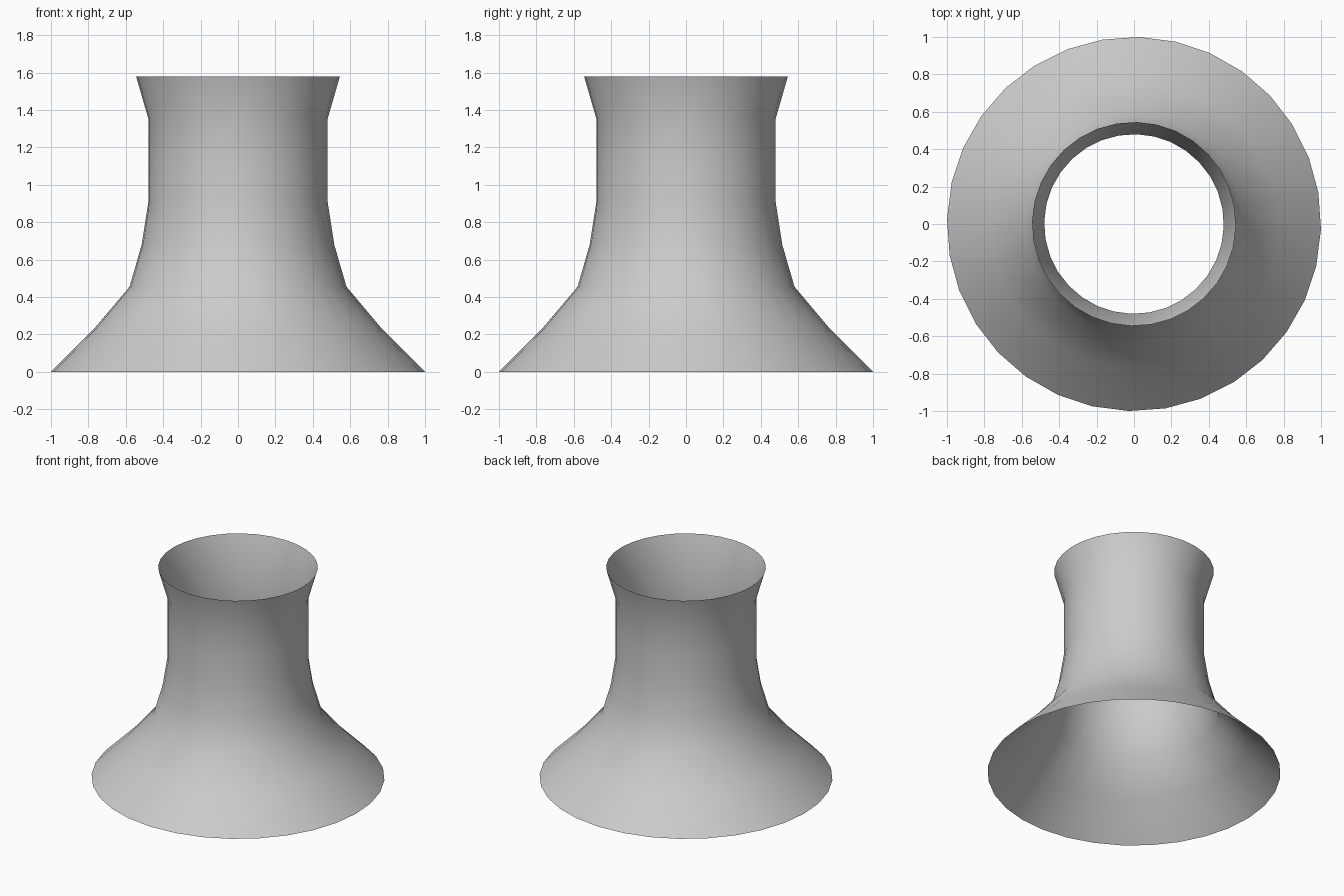
import bpy, bmesh, math

if "Cube" in bpy.data.objects:
    bpy.data.objects.remove(bpy.data.objects["Cube"])

SIDES = 32
TURN = math.radians(-1.6)
# flared foot, narrow neck, flared lip: (radius, height)
PROFILE = [(1.0, 0.0), (0.77, 0.23), (0.58, 0.455), (0.515, 0.68),
           (0.48, 0.905), (0.48, 1.13), (0.48, 1.355), (0.545, 1.58)]

# open, single-walled turned shell
bm = bmesh.new()
rings = []
for r, z in PROFILE:
    ring = []
    for i in range(SIDES):
        a = TURN + 2 * math.pi * i / SIDES
        ring.append(bm.verts.new((r * math.cos(a), r * math.sin(a), z)))
    rings.append(ring)
for low, high in zip(rings, rings[1:]):
    for i in range(SIDES):
        j = (i + 1) % SIDES
        face = bm.faces.new((low[i], low[j], high[j], high[i]))
        face.smooth = True

mesh = bpy.data.meshes.new("flared_tube")
bm.to_mesh(mesh)
bm.free()
tube = bpy.data.objects.new("flared_tube", mesh)
bpy.context.collection.objects.link(tube)
